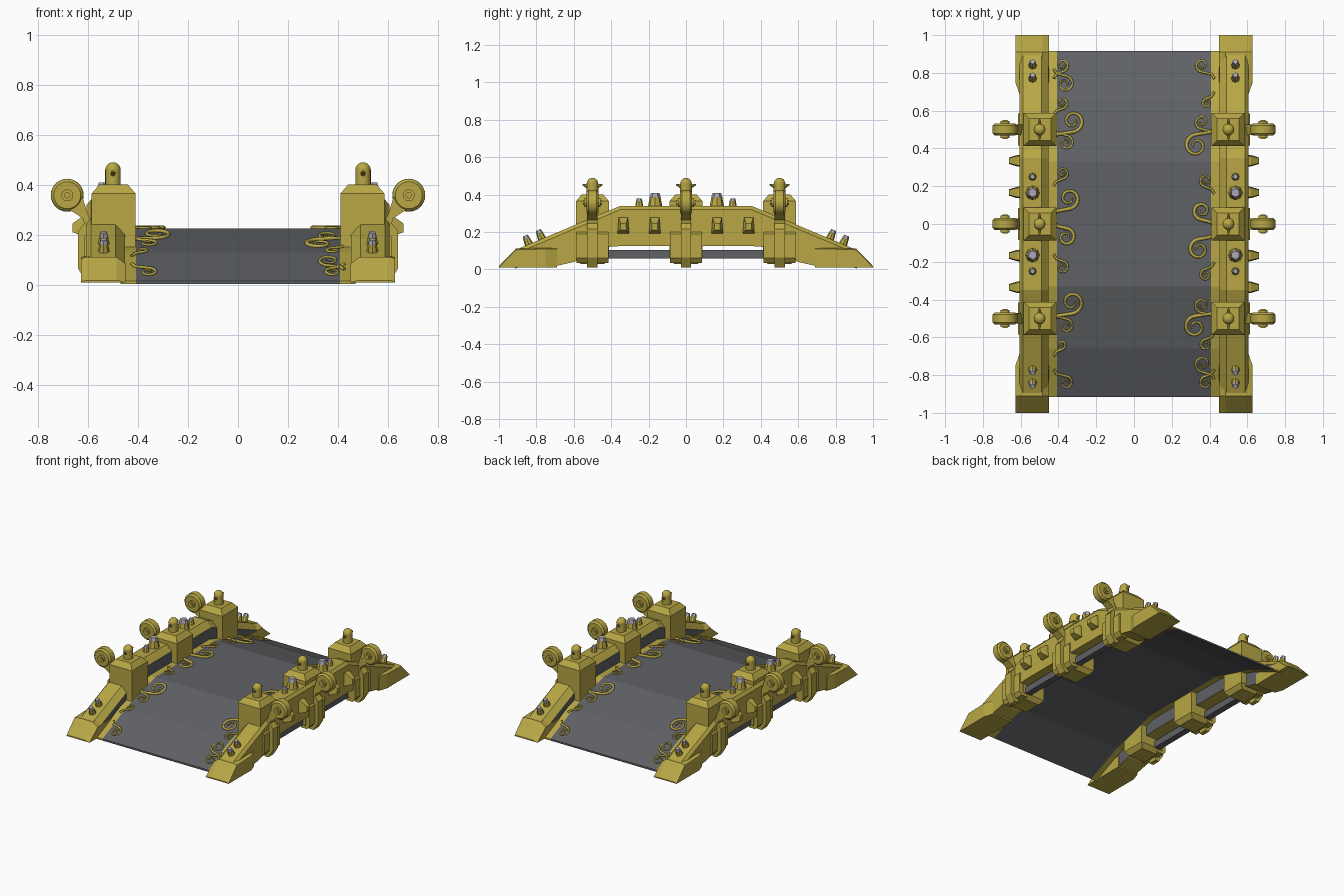
import bpy, bmesh, math
from mathutils import Matrix, Vector

old = bpy.data.objects.get("Cube")
if old:
    bpy.data.objects.remove(old, do_unlink=True)


def material(name, r, g, b):
    m = bpy.data.materials.new(name)
    m.use_nodes = True
    m.diffuse_color = (r, g, b, 1)
    m.node_tree.nodes["Principled BSDF"].inputs["Base Color"].default_value = (r, g, b, 1)
    return m


GOLD = material("old gold", 0.48, 0.39, 0.06)
DARK = material("dark steel", 0.115, 0.12, 0.13)
SILVER = material("silver", 0.42, 0.40, 0.46)


def finish(name, bm, mats, mirror=True, smooth=False):
    bmesh.ops.recalc_face_normals(bm, faces=bm.faces)
    me = bpy.data.meshes.new(name)
    bm.to_mesh(me)
    bm.free()
    for m in mats:
        me.materials.append(m)
    ob = bpy.data.objects.new(name, me)
    bpy.context.collection.objects.link(ob)
    if smooth:
        bpy.ops.object.select_all(action='DESELECT')
        ob.select_set(True)
        bpy.context.view_layer.objects.active = ob
        bpy.ops.object.shade_smooth_by_angle(angle=math.radians(35))
    if mirror:
        ob.modifiers.new("Mirror", 'MIRROR').use_axis[0] = True
    return ob


def loft(bm, sections):
    """Skin a list of equal-length point loops and cap both ends."""
    rings = [[bm.verts.new(p) for p in s] for s in sections]
    n = len(rings[0])
    for a, b in zip(rings, rings[1:]):
        for i in range(n):
            j = (i + 1) % n
            bm.faces.new((a[i], a[j], b[j], b[i]))
    bm.faces.new(rings[0])
    bm.faces.new(rings[-1][::-1])


def rect(x0, x1, y0, y1, z):
    return [(x0, y0, z), (x1, y0, z), (x1, y1, z), (x0, y1, z)]


def cone(bm, r1, r2, depth, matrix, seg=16):
    bmesh.ops.create_cone(bm, cap_ends=True, segments=seg, radius1=r1, radius2=r2,
                          depth=depth, matrix=matrix)


POSTS = (-0.5, 0, 0.5)
ALONG_Y = Matrix.Rotation(math.pi / 2, 4, 'X')


def deck_z(y):
    y = abs(y)
    if y < 0.33:
        return 0.225
    if y < 0.66:
        return 0.225 - (y - 0.33) * 0.29
    return 0.13 - (y - 0.66) * 0.45


def rail_z(y):
    return min(0.34, 0.105 + (0.91 - abs(y)) * 0.42)


# Deck sheet and its gold edge strips
DECK_Y = (-0.915, -0.66, -0.33, 0.33, 0.66, 0.915)


def strip(name, x0, x1, mat, mirror):
    bm = bmesh.new()
    loft(bm, [[(x0, y, deck_z(y) - 0.012), (x1, y, deck_z(y) - 0.012),
               (x1, y, deck_z(y)), (x0, y, deck_z(y))] for y in DECK_Y])
    finish(name, bm, [mat], mirror)


strip("deck", -0.408, 0.408, DARK, False)
strip("deck_edge", 0.408, 0.47, GOLD, True)

# Arched side rail, dark on its inner face
half = [(0.97, 0.01), (0.91, 0.01), (0.69, 0.02), (0.6, 0.04), (0.42, 0.12), (0.35, 0.125)]
stations = [(-y, b) for y, b in half] + half[::-1]
bm = bmesh.new()
secs = []
for y, b in stations:
    t = rail_z(y) if abs(y) < 0.95 else 0.045
    c = min(0.04, (t - b) * 0.5)
    secs.append([(0.605, y, b), (0.605, y, t - c / 2), (0.588, y, t),
                 (0.49, y, t), (0.452, y, t - c), (0.452, y, b)])
loft(bm, secs)
bm.normal_update()
bmesh.ops.recalc_face_normals(bm, faces=bm.faces)
for f in bm.faces:
    if f.normal.x < -0.9 and abs(f.calc_center_median().y) < 0.92:
        f.material_index = 1
finish("side_rail", bm, [GOLD, DARK])

# Wedge feet at the four rail ends
bm = bmesh.new()
for s in (-1, 1):
    loft(bm, [[(0.449, s * y, 0.01), (xo, s * y, 0.01), (xo, s * y, t),
               (xo - 0.02, s * y, t + 0.006), (0.485, s * y, t + 0.006), (0.449, s * y, t * 0.8)]
              for y, t, xo in ((1, 0.012, 0.628), (0.91, 0.105, 0.628),
                               (0.75, 0.11, 0.628), (0.69, 0.11, 0.607))])
finish("end_foot", bm, [GOLD])

# Posts with chamfered caps and tapered bases, plus outer pads
bm = bmesh.new()
for y in POSTS:
    loft(bm, [rect(0.41 + c, 0.585 - c, y - 0.088 + c, y + 0.088 - c, z)
              for z, c in ((0.03, 0.025), (0.06, 0), (0.365, 0), (0.4, 0.03))])
    loft(bm, [rect(0.55, 0.615 - c, y - 0.085, y + 0.085, z)
              for z, c in ((0.035, 0.02), (0.06, 0), (0.19, 0), (0.21, 0.02))])
finish("post", bm, [GOLD])

# Domed knobs with a cross pin
bm = bmesh.new()
for y in POSTS:
    at = Matrix.Translation((0.5, y, 0))
    cone(bm, 0.031, 0.031, 0.07, at @ Matrix.Translation((0, 0, 0.425)), 20)
    bmesh.ops.create_uvsphere(bm, u_segments=20, v_segments=10, radius=0.031,
                              matrix=at @ Matrix.Translation((0, 0, 0.459)))
    for s in (-1, 1):
        tip = Matrix.Translation((0, s * 0.035, 0.447)) @ Matrix.Rotation(-s * 1.2, 4, 'X')
        cone(bm, 0.013, 0.004, 0.04, at @ tip, 8)
finish("post_knob", bm, [GOLD], smooth=True)

# Outer brackets that carry the eyes
profile = [(0.575, 0.01), (0.605, 0.01), (0.64, 0.065), (0.64, 0.215), (0.615, 0.245),
           (0.62, 0.265), (0.67, 0.298), (0.67, 0.37), (0.622, 0.35), (0.6, 0.28), (0.575, 0.24)]
bm = bmesh.new()
for y in POSTS:
    loft(bm, [[(x, y + s, z) for x, z in profile] for s in (-0.028, 0.028)])
finish("bracket", bm, [GOLD])

bm = bmesh.new()
for y in POSTS:
    at = Matrix.Translation((0.683, y, 0.358)) @ ALONG_Y
    cone(bm, 0.066, 0.066, 0.042, at, 28)
    for s in (-1, 1):
        cone(bm, 0.06 + s * 0.006, 0.06 - s * 0.006, 0.012,
             at @ Matrix.Translation((0, 0, s * 0.026)), 28)
    cone(bm, 0.024, 0.024, 0.088, at, 12)
    cone(bm, 0.013, 0.013, 0.1, at, 12)
finish("bracket_eye", bm, [GOLD], smooth=True)

# Low tie bars between posts
bm = bmesh.new()
loft(bm, [rect(0.52, 0.565, -0.5, 0.5, z) for z in (0.058, 0.105)])
finish("tie_bar", bm, [DARK])

# Lugs on the outer rail face
bm = bmesh.new()
for y in (-0.335, -0.167, 0.167, 0.335):
    loft(bm, [[(x, y - w, z0), (x, y + w, z0), (x, y + w * 0.8, z1), (x, y - w * 0.8, z1)]
              for x, w, z0, z1 in ((0.59, 0.032, 0.19, 0.28), (0.62, 0.03, 0.195, 0.275),
                                   (0.662, 0.017, 0.21, 0.245))])
finish("outer_lug", bm, [GOLD])

# Rail bolts: gold collars with silver hex heads
collars, heads = bmesh.new(), bmesh.new()
for s in (-1, 1):
    for y, r, h in ((0.165, 0.038, 0.068), (0.25, 0.021, 0.04), (0.77, 0.023, 0.05), (0.84, 0.023, 0.05)):
        tilt = -s * math.atan(0.42) if y > 0.35 else 0
        at = Matrix.Translation((0.537, s * y, rail_z(y))) @ Matrix.Rotation(tilt, 4, 'X')
        cone(collars, r, r * 0.75, h * 0.7, at @ Matrix.Translation((0, 0, h * 0.33)), 8)
        cone(heads, r * 0.8, r * 0.6, h * 0.35, at @ Matrix.Translation((0, 0, h * 0.84)), 6)
finish("bolt_collar", collars, [GOLD])
finish("bolt_head", heads, [SILVER])


# Scrollwork curling from the deck edges
def scroll(curve, turn, cx, cy, r, s, width):
    pts = [(-0.425, cy - s * (r + 0.035), 1), (-0.41, cy - s * (r + 0.012), 1)]
    steps = 22
    for i in range(steps + 1):
        t = i / steps
        a = s * (-math.pi / 2 + t * 2.6 * math.pi)
        k = r * (1 - 0.72 * t)
        pts.append((cx + k * math.cos(a), cy + k * math.sin(a), 1 - 0.5 * t))
    sp = curve.splines.new('POLY')
    sp.points.add(len(pts) - 1)
    for p, (x, y, w) in zip(sp.points, pts):
        p.co = (turn * x, turn * y, deck_z(y) + 0.003, 1)
        p.radius = w * width


SCROLLS = [(-0.38, 0.84, 0.034, 1), (-0.365, 0.74, 0.045, -1), (-0.38, 0.64, 0.03, 1),
           (-0.325, 0.545, 0.058, 1), (-0.36, 0.43, 0.04, -1), (-0.38, 0.27, 0.032, 1),
           (-0.345, 0.135, 0.055, 1), (-0.36, -0.07, 0.048, -1), (-0.38, -0.23, 0.034, -1),
           (-0.33, -0.415, 0.06, 1), (-0.36, -0.54, 0.038, -1), (-0.385, -0.64, 0.024, 1),
           (-0.36, -0.84, 0.035, -1)]
for name, turn in (("right_scrollwork", 1), ("left_scrollwork", -1)):
    curve = bpy.data.curves.new(name, 'CURVE')
    curve.dimensions = '3D'
    curve.bevel_depth = 0.01
    curve.bevel_resolution = 1
    curve.use_fill_caps = True
    curve.materials.append(GOLD)
    for cx, cy, r, s in SCROLLS:
        scroll(curve, turn, cx, cy, r, s, 1 if r > 0.045 else 0.7)
    bpy.context.collection.objects.link(bpy.data.objects.new(name, curve))
